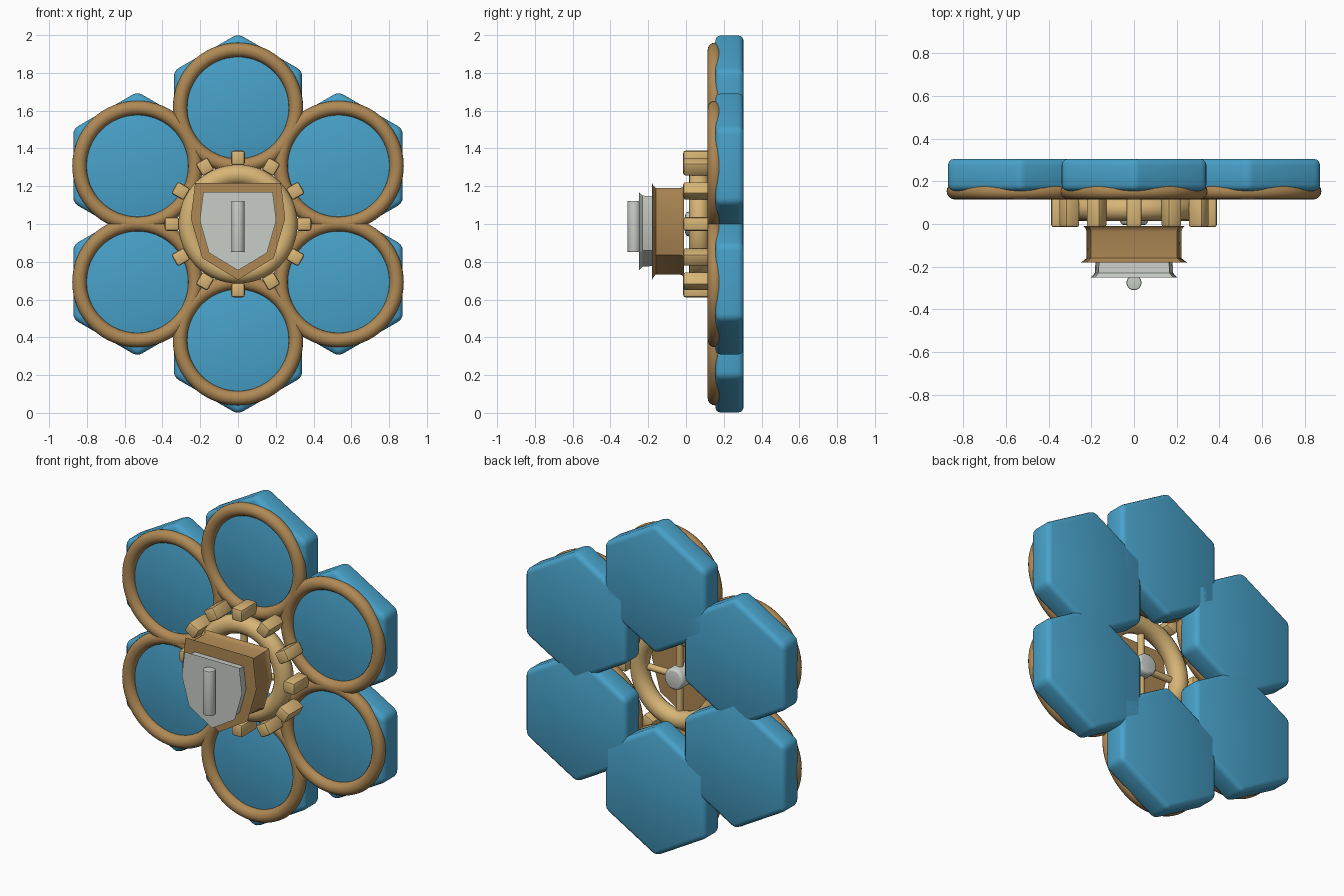
import bpy, bmesh, math
from mathutils import Vector

if "Cube" in bpy.data.objects:
    bpy.data.objects.remove(bpy.data.objects["Cube"])


def material(name, rgb):
    m = bpy.data.materials.new(name)
    m.diffuse_color = (*rgb, 1)
    m.use_nodes = True
    m.node_tree.nodes["Principled BSDF"].inputs["Base Color"].default_value = m.diffuse_color
    return m


BLUE = material("blue", (0.065, 0.36, 0.59))
BROWN = material("bronze brown", (0.43, 0.25, 0.09))
TAN = material("light tan", (0.68, 0.46, 0.18))
GREY = material("pale grey", (0.58, 0.61, 0.57))
CENTRE = Vector((0, 0, 1))
FACE_FRONT = (math.pi / 2, 0, 0)


def finish(name, mat, bevel=0, segments=3, angle=30):
    """Name, colour, round the edges and shade the active object."""
    ob = bpy.context.object
    ob.name = ob.data.name = name
    ob.data.materials.append(mat)
    bpy.ops.object.transform_apply(location=False, rotation=True, scale=True)
    if bevel:
        mod = ob.modifiers.new("round", 'BEVEL')
        mod.width, mod.segments = bevel, segments
        bpy.ops.object.modifier_apply(modifier=mod.name)
    bpy.ops.object.shade_smooth_by_angle(angle=math.radians(angle))
    return ob


def radial(angle, radius, y):
    return CENTRE + Vector((radius * math.sin(angle), y, radius * math.cos(angle)))


def torus(name, mat, loc, major, minor, rings=64):
    bpy.ops.mesh.primitive_torus_add(location=loc, rotation=FACE_FRONT, major_radius=major,
                                     minor_radius=minor, major_segments=rings, minor_segments=16)
    return finish(name, mat, angle=60)


def cylinder(name, mat, loc, rot, radius, depth, sides=32, bevel=0):
    bpy.ops.mesh.primitive_cylinder_add(vertices=sides, radius=radius, depth=depth,
                                        location=loc, rotation=rot)
    return finish(name, mat, bevel)


# Six hexagonal petals, each with a round rim on the front
for i in range(6):
    a = i * math.pi / 3
    cylinder("petal", BLUE, radial(a, 0.615, 0.23), FACE_FRONT, 0.392, 0.15, 6, 0.03)
    torus("petal_rim", BROWN, radial(a, 0.615, 0.153), 0.307, 0.038)

# Central ring with twelve teeth
torus("centre_ring", TAN, radial(0, 0, 0.07), 0.26, 0.055)
for i in range(12):
    a = i * math.pi / 6
    bpy.ops.mesh.primitive_cube_add(size=1, location=radial(a, 0.35, 0.06), rotation=(0, a, 0))
    bpy.context.object.scale = (0.072, 0.15, 0.076)
    finish("ring_tooth", TAN, 0.012, 2)

# Hub and four spokes inside the ring
cylinder("hub", GREY, radial(0, 0, 0.06), FACE_FRONT, 0.065, 0.13, 24, 0.02)
for i in range(4):
    a = i * math.pi / 2
    cylinder("spoke", TAN, radial(a, 0.13, 0.06), (0, a, 0), 0.02, 0.22, 16)


# Shield blocks: one outline lofted through (y, scale) steps to give flared edges
HALF = [(0.227, 0.252), (0.25, 0.065), (0.19, -0.145)]
OUTLINE = HALF + [(0, -0.26)] + [(-x, z) for x, z in reversed(HALF)]


def shield(name, mat, steps):
    bm = bmesh.new()
    loops = [[bm.verts.new((x * s, y, 0.965 + z * s)) for x, z in OUTLINE] for y, s in steps]
    n = len(OUTLINE)
    for lo, hi in zip(loops, loops[1:]):
        for i in range(n):
            j = (i + 1) % n
            bm.faces.new((lo[i], lo[j], hi[j], hi[i]))
    bm.faces.new(loops[0])
    bm.faces.new(loops[-1])
    bmesh.ops.recalc_face_normals(bm, faces=bm.faces)
    mesh = bpy.data.meshes.new(name)
    bm.to_mesh(mesh)
    bm.free()
    ob = bpy.data.objects.new(name, mesh)
    bpy.context.collection.objects.link(ob)
    bpy.ops.object.select_all(action='DESELECT')
    ob.select_set(True)
    bpy.context.view_layer.objects.active = ob
    finish(name, mat)


shield("shield_base", BROWN, [(-0.18, 1.0), (-0.173, 0.95), (-0.16, 0.89),
                              (-0.035, 0.89), (-0.02, 0.91), (-0.01, 0.95)])
shield("shield_plate", GREY, [(-0.25, 0.81), (-0.243, 0.78), (-0.23, 0.735), (-0.17, 0.72)])

# Upright handle on the shield
cylinder("handle", GREY, (0, -0.275, 0.987), (0, 0, 0), 0.035, 0.27, 24, 0.004)
